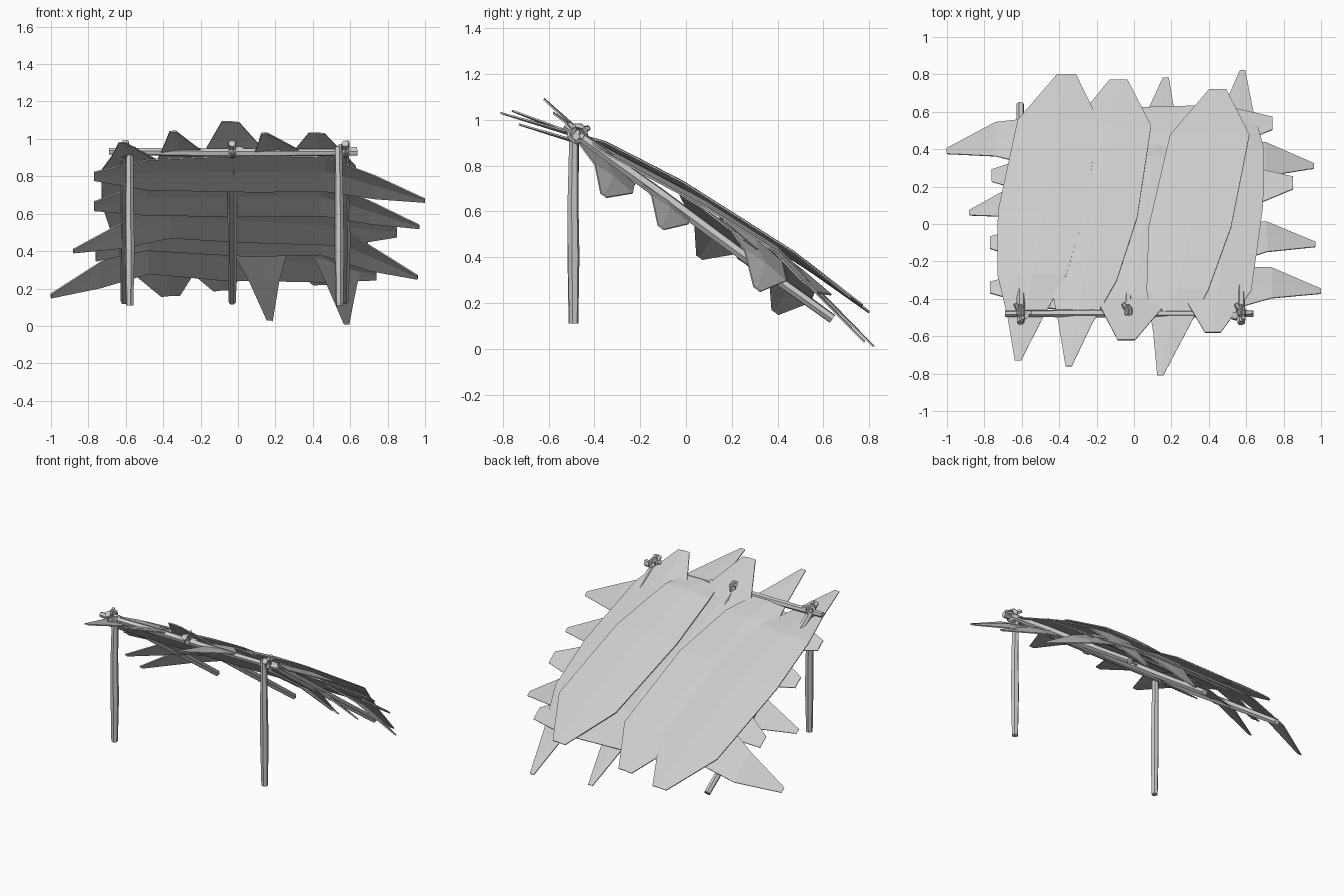
import bpy, bmesh, math, random
from mathutils import Vector

random.seed(4)
cube = bpy.data.objects.get("Cube")
if cube:
    bpy.data.objects.remove(cube, do_unlink=True)

grey = bpy.data.materials.new("weathered_grey")
grey.use_nodes = True
colour = (0.6, 0.6, 0.6, 1)
grey.diffuse_color = colour
grey.node_tree.nodes["Principled BSDF"].inputs["Base Color"].default_value = colour


def finish(name, bm):
    bmesh.ops.recalc_face_normals(bm, faces=bm.faces)
    mesh = bpy.data.meshes.new(name)
    bm.to_mesh(mesh)
    bm.free()
    mesh.materials.append(grey)
    obj = bpy.data.objects.new(name, mesh)
    bpy.context.collection.objects.link(obj)
    return obj


def skin(bm, rings, closed):
    """Join rows of points with quads; closed rows also get end caps."""
    rows = [[bm.verts.new(p) for p in ring] for ring in rings]
    n = len(rows[0])
    for a, b in zip(rows, rows[1:]):
        for i in range(n if closed else n - 1):
            j = (i + 1) % n
            bm.faces.new((a[i], a[j], b[j], b[i]))
    if closed:
        bm.faces.new(rows[0])
        bm.faces.new(rows[-1])


def pole(name, a, b, radius, sides=6):
    """Rough stick, slightly thicker and crooked in the middle."""
    a, b = Vector(a), Vector(b)
    axis = (b - a).normalized()
    u = axis.orthogonal().normalized()
    v = axis.cross(u)
    rings = []
    for t, k in ((0, 0.85), (0.35, 1.1), (0.65, 1.0), (1, 0.85)):
        wobble = (u * random.uniform(-1, 1) + v * random.uniform(-1, 1)) * radius * 0.15
        c = a.lerp(b, t) + wobble
        rings.append([c + (u * math.cos(q) + v * math.sin(q)) * radius * k
                      for q in (math.tau * i / sides for i in range(sides))])
    bm = bmesh.new()
    skin(bm, rings, True)
    return finish(name, bm)


def roof(y):
    """Height of the sloping cover, bulging a little."""
    pts = ((-0.8, 1.06), (-0.45, 0.94), (0.0, 0.705), (0.3, 0.53), (0.8, 0.17))
    for (y0, z0), (y1, z1) in zip(pts, pts[1:]):
        if y <= y1:
            break
    return z0 + (z1 - z0) * (y - y0) / (y1 - y0)


SLOPE_OUTLINE = ((0, 0.07), (0.15, 0.38), (0.3, 0.75), (0.52, 0.97), (0.84, 0.9), (1, 0.2))
CROSS_OUTLINE = ((0, 0.1), (0.15, 0.66), (0.3, 0.95), (0.52, 1), (0.84, 0.88), (1, 0.24))


def leaf(name, narrow, broad, side, width, lift, outline, sweep):
    """Wide leaf: drooping narrow tip, blunt far end, folded on its midrib."""
    narrow, broad, side = Vector(narrow), Vector(broad), Vector(side).normalized()
    centres = []
    for t, k in outline:
        c = narrow.lerp(broad, t)
        if 0.2 < t < 1:
            c.z = roof(c.y) + lift
        centres.append(c)
    centres[1].z = (centres[0].z + centres[2].z) / 2
    centres[1].y += sweep
    up = Vector((0, 0, 0.014))
    rows = []
    for c, (t, k) in zip(centres, outline):
        left = side * width * k * random.uniform(0.94, 1.06)
        right = side * width * k * random.uniform(0.94, 1.06)
        rows.append([c - left, c + up * k, c + right])
    bm = bmesh.new()
    skin(bm, rows, False)
    obj = finish(name, bm)
    mod = obj.modifiers.new("thickness", "SOLIDIFY")
    mod.thickness = 0.007
    mod.offset = 0
    return obj


# Frame: two posts, ridge beam and three rafters
for side, x in (("right", -0.58), ("left", 0.54)):
    pole(side + "_post", (x, -0.49, 0.11), (x, -0.49, 0.96), 0.024)
pole("ridge_beam", (-0.69, -0.48, 0.93), (0.64, -0.48, 0.925), 0.021)
for label, x in (("right", -0.605), ("middle", -0.03), ("left", 0.575)):
    pole(label + "_rafter", (x, -0.53, 0.975), (x, 0.64, 0.13), 0.024)

    # Rope lashing: crossed low-poly loops with loose ends
    for i, turn in enumerate((-0.7, 0.0, 0.7)):
        bpy.ops.mesh.primitive_torus_add(
            major_segments=7, minor_segments=4, major_radius=0.036, minor_radius=0.012,
            location=(x, -0.475, 0.94), rotation=(turn, math.pi / 2 + turn * 0.6, turn))
        loop = bpy.context.object
        loop.name = f"{label}_lashing_{i + 1}"
        loop.data.materials.append(grey)
    for i, (dx, dy, dz) in enumerate(((0.06, 0.0, 0.0), (-0.03, 0.05, 0.02), (0.01, -0.04, 0.04))):
        pole(f"{label}_rope_end_{i + 1}", (x, -0.475, 0.945),
             (x + dx, -0.475 + dy, 0.945 + dz), 0.014, 5)

# Lower layer: leaves laid across the rafters
across = (
    ((1.0, -0.36, 0.67), (-0.77, -0.34, 0.80), 0.16, -0.075),
    ((0.97, -0.11, 0.53), (-0.77, -0.10, 0.64), 0.16, -0.08),
    ((-0.88, 0.06, 0.40), (0.85, 0.22, 0.50), 0.17, -0.07),
    ((0.96, 0.31, 0.26), (-0.76, 0.26, 0.37), 0.17, -0.06),
    ((-1.0, 0.39, 0.16), (0.74, 0.54, 0.27), 0.18, -0.05),
)
for i, (narrow, broad, width, lift) in enumerate(across):
    leaf(f"cross_leaf_{i + 1}", narrow, broad, (0, 1, -0.75), width, lift,
         CROSS_OUTLINE, 0.04)

# Upper layer: leaves running down the slope, pointing either way
down = (
    ((-0.62, -0.73, 0.98), (-0.36, 0.80, 0.16), 0.24, -0.005, 0.05),
    ((0.17, 0.78, 0.03), (-0.04, -0.62, 1.09), 0.23, -0.03, -0.04),
    ((-0.35, -0.76, 1.04), (-0.08, 0.77, 0.19), 0.24, 0.0, 0.07),
    ((0.58, 0.82, 0.01), (0.42, -0.58, 1.03), 0.21, -0.025, -0.05),
    ((0.14, -0.81, 1.03), (0.45, 0.72, 0.22), 0.23, 0.005, 0.05),
)
for i, (narrow, broad, width, lift, roll) in enumerate(down):
    leaf(f"slope_leaf_{i + 1}", narrow, broad, (1, 0, roll), width, lift,
         SLOPE_OUTLINE, 0)
